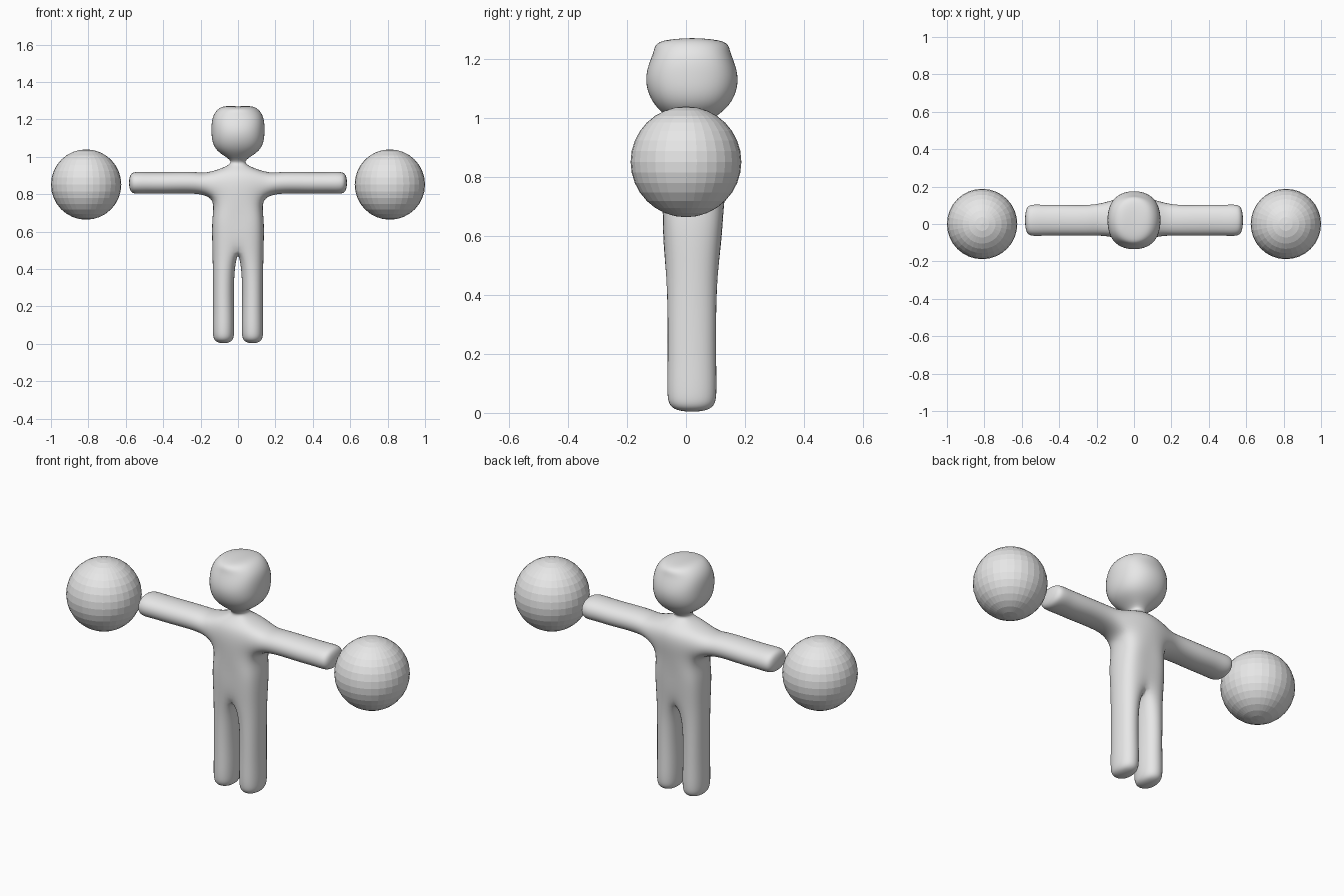
import bpy, bmesh
from mathutils import Vector

if "Cube" in bpy.data.objects:
    bpy.data.objects.remove(bpy.data.objects["Cube"])

grey = bpy.data.materials.new("plain_grey")
grey.diffuse_color = (0.8, 0.8, 0.8, 1)
grey.use_nodes = True
grey.node_tree.nodes["Principled BSDF"].inputs["Base Color"].default_value = grey.diffuse_color
YC = 0.02  # depth centre of the figure


def half_ring(z, xo, yf, yb, of, ob):
    """Half a torso section: centre front, outer front, outer back, centre back."""
    return [(0, yf, z), (xo, of, z), (xo, ob, z), (0, yb, z)]


def round_ring(z, rx, ry):
    """Half an elliptical section for the neck and head."""
    return half_ring(z, 0.82 * rx, YC - ry, YC + ry, YC - 0.57 * ry, YC + 0.57 * ry)


def leg_ring(z, f=1):
    x, dx, dy = 0.0775, 0.041 * f, 0.06 * f
    return [(x - dx, YC - dy, z), (x + dx, YC - dy, z),
            (x + dx, YC + dy, z), (x - dx, YC + dy, z)]


def arm_ring(x, f=1):
    z, dz, dy = 0.861, 0.042 * f, 0.06 * f
    return [(x, YC - dy, z - dz), (x, YC + dy, z - dz),
            (x, YC + dy, z + dz), (x, YC - dy, z + dz)]


def build_half(bm, side):
    def verts(ring):
        return [bm.verts.new((side * x, y, z)) for x, y, z in ring]

    def bridge(a, b, spans):
        for i in spans:
            j = (i + 1) % 4
            bm.faces.new((a[i], a[j], b[j], b[i]))

    def limb(start, rings):
        for ring in rings:
            new = verts(ring)
            bridge(start, new, range(4))
            start = new
        bm.faces.new(start)

    # trunk, neck and head, from hips to crown
    trunk = [verts(r) for r in (
        half_ring(0.50, 0.119, -0.060, 0.100, -0.042, 0.084),
        half_ring(0.66, 0.119, -0.078, 0.125, -0.048, 0.095),
        half_ring(0.785, 0.128, -0.083, 0.138, -0.048, 0.102),
        half_ring(0.907, 0.135, -0.070, 0.132, -0.044, 0.096),
        round_ring(0.970, 0.043, 0.048),
        round_ring(1.035, 0.118, 0.116),
        round_ring(1.135, 0.150, 0.155),
        round_ring(1.222, 0.138, 0.131),
        round_ring(1.265, 0.093, 0.085))]
    for i in range(len(trunk) - 1):
        bridge(trunk[i], trunk[i + 1], (0, 2) if i == 2 else (0, 1, 2))
    bm.faces.new(trunk[-1])

    # leg grows from the hip section, arm from the open side of the chest
    limb(trunk[0], [leg_ring(0.33), leg_ring(0.17), leg_ring(0.065), leg_ring(0.014, 0.7)])
    low, up = trunk[2], trunk[3]
    limb([low[1], low[2], up[2], up[1]],
         [arm_ring(0.24), arm_ring(0.38), arm_ring(0.48), arm_ring(0.54), arm_ring(0.575, 0.7)])


def fit_cage(bm, steps=12):
    """Push the cage out so its smoothed surface passes through the given points."""
    goal = {v: v.co.copy() for v in bm.verts}
    for _ in range(steps):
        move = {}
        for v in bm.verts:
            n = len(v.link_edges)
            near = [e.other_vert(v) for e in v.link_edges]
            total = n * n * v.co
            for w in near:
                total = total + 4 * w.co
            for f in v.link_faces:
                for w in f.verts:
                    if w is not v and w not in near:
                        total = total + w.co
            move[v] = goal[v] - total / (n * (n + 5))
        for v, d in move.items():
            v.co += d


# body
bm = bmesh.new()
for side in (1, -1):
    build_half(bm, side)
bmesh.ops.remove_doubles(bm, verts=bm.verts[:], dist=1e-5)
bmesh.ops.recalc_face_normals(bm, faces=bm.faces[:])
fit_cage(bm)
for f in bm.faces:
    f.smooth = True
mesh = bpy.data.meshes.new("body")
bm.to_mesh(mesh)
bm.free()
body = bpy.data.objects.new("body", mesh)
bpy.context.collection.objects.link(body)
mesh.materials.append(grey)
sub = body.modifiers.new("smooth", 'SUBSURF')
sub.levels = sub.render_levels = 3

# floating ball beyond each hand
for side, name in ((-1, "left_ball"), (1, "right_ball")):
    bpy.ops.mesh.primitive_uv_sphere_add(segments=32, ring_count=16, radius=0.188,
                                         location=(side * 0.812, 0, 0.852))
    ball = bpy.context.object
    ball.name = name
    ball.data.materials.append(grey)
